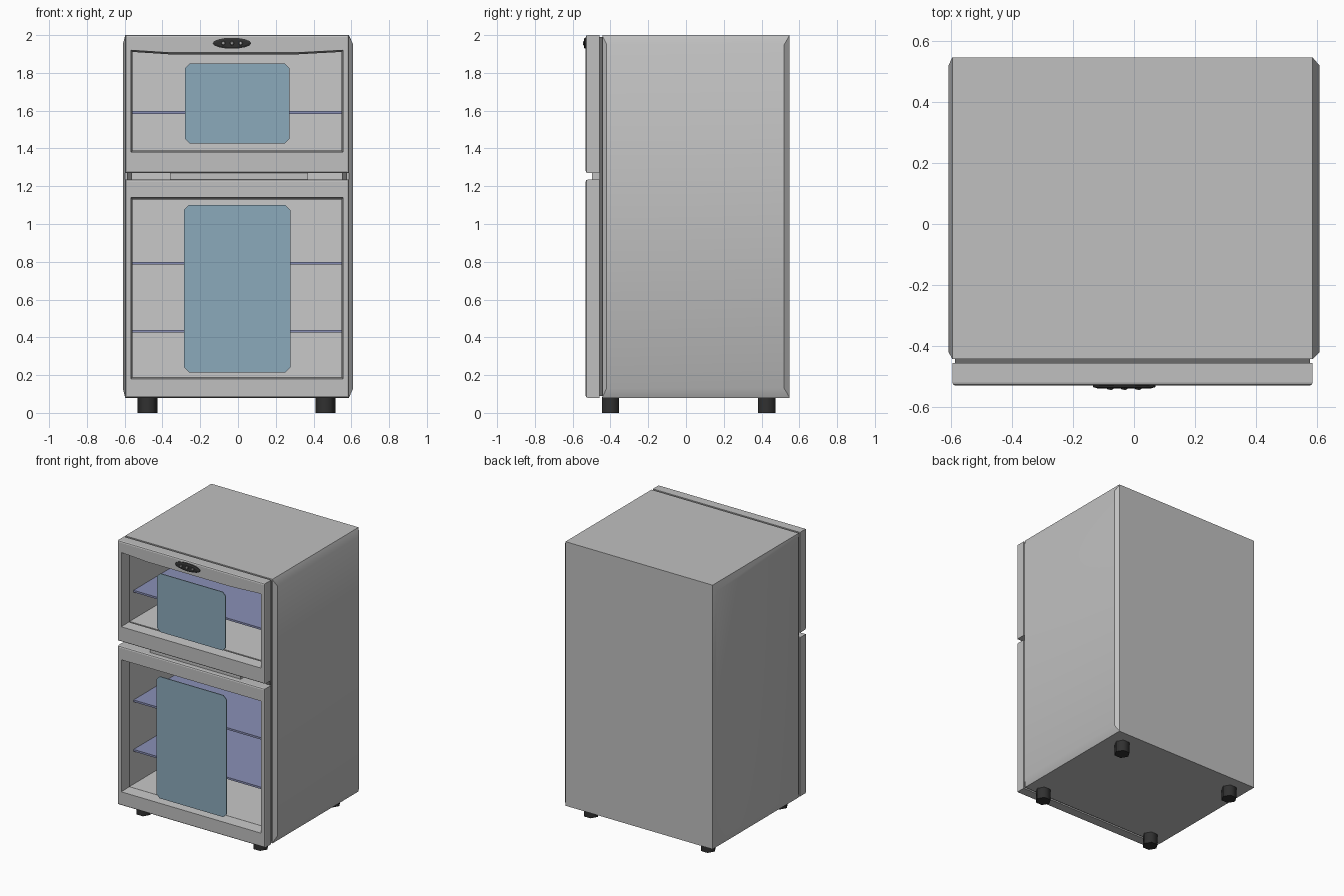
import bpy
import bmesh
import math
from mathutils import Matrix

if "Cube" in bpy.data.objects:
    bpy.data.objects.remove(bpy.data.objects["Cube"], do_unlink=True)


def material(name, color):
    mat = bpy.data.materials.new(name)
    mat.use_nodes = True
    mat.diffuse_color = (*color, 1)
    mat.node_tree.nodes["Principled BSDF"].inputs["Base Color"].default_value = (*color, 1)
    return mat


BODY = material("cabinet grey", (0.53, 0.53, 0.53))
INNER = material("interior grey", (0.58, 0.58, 0.58))
SEAL = material("seal dark grey", (0.15, 0.15, 0.15))
BLACK = material("rubber black", (0.03, 0.03, 0.03))
SHELF = material("shelf blue", (0.255, 0.28, 0.47))
GLASS = material("window blue", (0.26, 0.40, 0.50))
LIGHT = material("button light grey", (0.6, 0.6, 0.6))


def finish(name, bm, mats, smooth=None):
    bmesh.ops.recalc_face_normals(bm, faces=bm.faces)
    mesh = bpy.data.meshes.new(name)
    bm.to_mesh(mesh)
    bm.free()
    for mat in mats:
        mesh.materials.append(mat)
    obj = bpy.data.objects.new(name, mesh)
    bpy.context.collection.objects.link(obj)
    if smooth:
        bpy.ops.object.select_all(action="DESELECT")
        obj.select_set(True)
        bpy.context.view_layer.objects.active = obj
        bpy.ops.object.shade_smooth_by_angle(angle=math.radians(smooth))


def loft(name, loops, mats, ring=False, inner_from=None, smooth=None):
    """Skin matching (y, [(x, z)...]) loops, capping the ends or joining them in a ring."""
    bm = bmesh.new()
    rows = [[bm.verts.new((x, y, z)) for x, z in pts] for y, pts in loops]
    pairs = list(zip(rows, rows[1:]))
    if ring:
        pairs.append((rows[-1], rows[0]))
    for step, (a, b) in enumerate(pairs):
        for i in range(len(a)):
            j = (i + 1) % len(a)
            face = bm.faces.new((a[i], a[j], b[j], b[i]))
            if inner_from is not None and step >= inner_from:
                face.material_index = 1
    if not ring:
        bm.faces.new(rows[0])
        cap = bm.faces.new(rows[-1])
        cap.material_index = 0 if inner_from is None else 1
    finish(name, bm, mats, smooth)


def box(name, x, y, z, mat):
    pts = [(x[0], z[0]), (x[0], z[1]), (x[1], z[1]), (x[1], z[0])]
    loft(name, [(y[0], pts), (y[1], pts)], [mat])


def outline(x, z, bulge=(0, 0), step=0.05):
    """Eight-point rectangle whose sides may bulge outward."""
    l, r, lo, hi = x[0], x[1], z[0], z[1]
    return [(l, lo), (l - bulge[0], lo + step), (l - bulge[0], hi - step), (l, hi),
            (r, hi), (r + bulge[1], hi - step), (r + bulge[1], lo + step), (r, lo)]


# Hollow cabinet with bulging side panels
SIDES, TALL = (-0.597, 0.587), (0.08, 2.0)
CAVITY_X, CAVITY_Z = (-0.56, 0.55), (0.188, 1.91)
flat = outline(SIDES, TALL, step=0.003)
bulged = outline(SIDES, TALL, (0.013, 0.023))
hole = outline(CAVITY_X, CAVITY_Z, step=0.02)
loft("cabinet", [(0.547, flat), (0.52, bulged), (-0.42, bulged), (-0.443, flat),
                 (-0.443, hole), (0.47, hole)], [BODY, INNER], inner_from=4, smooth=33)
box("compartment_divider", CAVITY_X, (-0.445, 0.47), (1.13, 1.388), INNER)

# Dark seal between cabinet and doors
rim = outline((-0.588, 0.578), (0.09, 1.99), step=0.02)
loft("door_seal", [(-0.441, rim), (-0.459, rim), (-0.459, hole), (-0.441, hole)],
     [SEAL], ring=True)


# Doors: chamfered frames around a tapered opening
def door(name, z, opening, dip):
    def frame(inset):
        l, r = SIDES[0] + inset, SIDES[1] - inset
        lo, hi = z[0] + inset, z[1] - inset
        return [(l, lo), (l, hi), (-0.36, hi), (0.31, hi), (r, hi), (r, lo)]

    def gap(inset):
        l, r = -0.567 + inset, 0.557 - inset
        lo, hi = opening[0] + inset, opening[1] - inset
        return [(l, lo), (l, hi), (-0.36, hi - dip), (0.31, hi - dip), (r, hi), (r, lo)]

    loft(name, [(-0.457, frame(0)), (-0.52, frame(0)), (-0.528, frame(0.003)),
                (-0.531, frame(0.01)), (-0.531, gap(0)), (-0.457, gap(0.009))],
         [BODY], ring=True)


door("upper_door", (1.27, 2.0), (1.38, 1.92), 0.013)
door("lower_door", (0.08, 1.235), (0.18, 1.14), 0)
box("door_spacer", (-0.36, 0.37), (-0.497, -0.443), (1.236, 1.269), BODY)


# Window plates with clipped corners
def window(name, x, z, c=0.025):
    pts = [(x[0] + c, z[0]), (x[0], z[0] + c), (x[0], z[1] - c), (x[0] + c, z[1]),
           (x[1] - c, z[1]), (x[1], z[1] - c), (x[1], z[0] + c), (x[1] - c, z[0])]
    loft(name, [(-0.53, pts), (-0.524, pts)], [GLASS])


window("upper_window", (-0.28, 0.272), (1.425, 1.85))
window("lower_window", (-0.285, 0.277), (0.215, 1.10))

# Shelves
for name, z in (("upper_shelf", 1.59), ("middle_shelf", 0.793), ("lower_shelf", 0.433)):
    box(name, CAVITY_X, (-0.40, 0.47), (z - 0.007, z + 0.007), SHELF)


# Control panel and its buttons
def oval(cx, cz, rx, rz, count):
    return [(cx + rx * math.cos(a), cz + rz * math.sin(a))
            for a in (math.tau * i / count for i in range(count))]


loft("control_panel", [(-0.53, oval(-0.032, 1.957, 0.102, 0.029, 16)),
                       (-0.536, oval(-0.032, 1.957, 0.102, 0.029, 16)),
                       (-0.541, oval(-0.032, 1.957, 0.085, 0.02, 16))], [BLACK])
for i, x in enumerate((-0.078, -0.032, 0.014)):
    loft(f"button_{i + 1}", [(-0.54, oval(x, 1.957, 0.012, 0.012, 8)),
                             (-0.544, oval(x, 1.957, 0.009, 0.009, 8))], [SEAL])
    loft(f"button_mark_{i + 1}", [(-0.543, oval(x, 1.958, 0.006, 0.006, 3)),
                                  (-0.546, oval(x, 1.958, 0.006, 0.006, 3))], [LIGHT])

# Six-sided feet, each with a corner pointing sideways
for side, x in (("right", -0.478), ("left", 0.463)):
    for end, y in (("front", -0.40), ("back", 0.427)):
        bm = bmesh.new()
        place = Matrix.Translation((x, y, 0.042)) @ Matrix.Rotation(math.pi / 2, 4, "Z")
        bmesh.ops.create_cone(bm, cap_ends=True, segments=6, radius1=0.053,
                              radius2=0.053, depth=0.084, matrix=place)
        finish(f"{end}_{side}_foot", bm, [BLACK], smooth=65)
